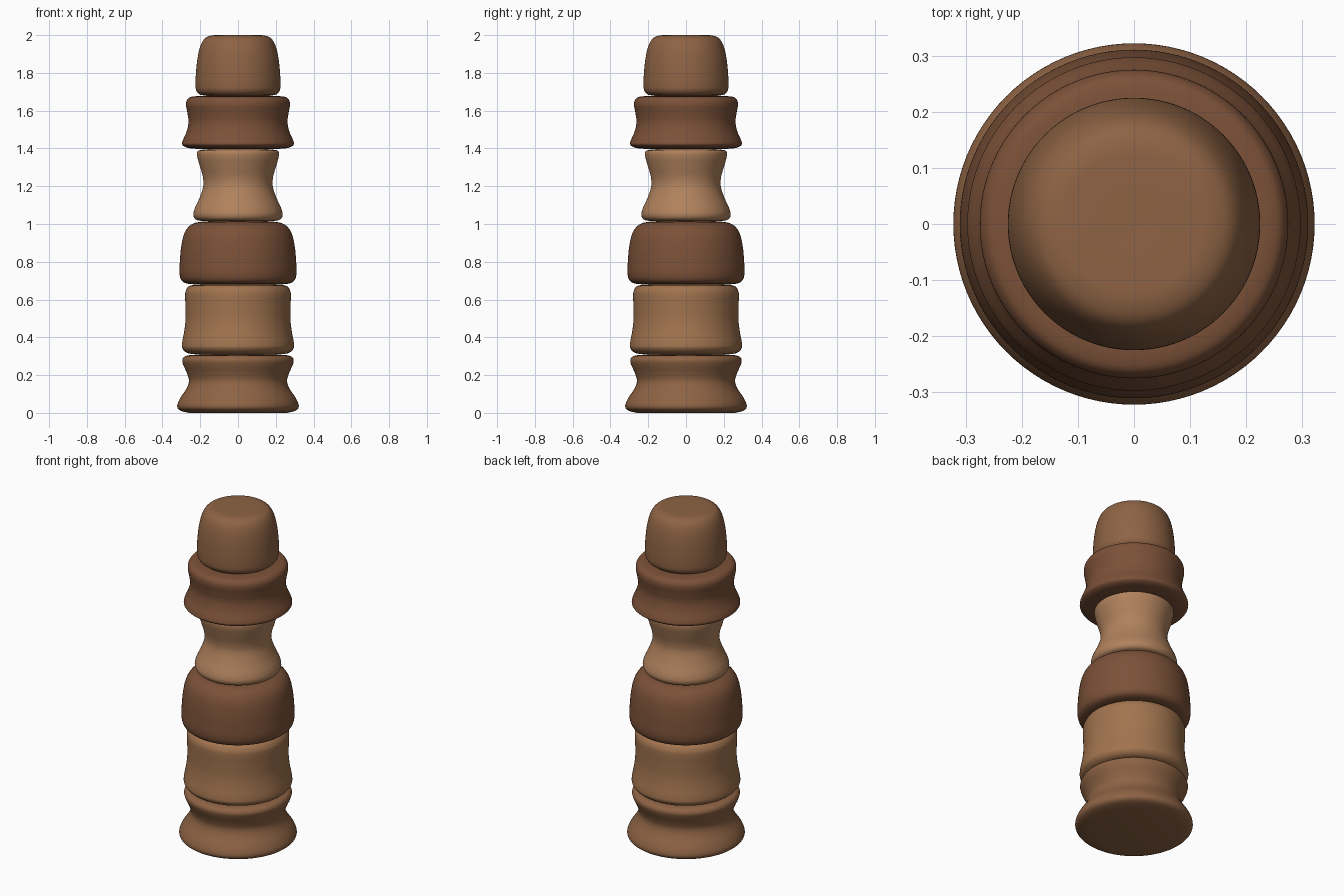
import bpy, bmesh, math
from mathutils import Vector

if "Cube" in bpy.data.objects:
    bpy.data.objects.remove(bpy.data.objects["Cube"])

SIDES = 96
STEPS = 5


def material(name, rgb):
    m = bpy.data.materials.new(name)
    m.diffuse_color = (*rgb, 1)
    m.use_nodes = True
    m.node_tree.nodes["Principled BSDF"].inputs["Base Color"].default_value = m.diffuse_color
    return m


def smooth_profile(pts):
    # Catmull-Rom curve through the (radius, height) points
    p = [Vector(q) for q in pts]
    p = [p[0]] + p + [p[-1]]
    out = []
    for a, b, c, d in zip(p, p[1:], p[2:], p[3:]):
        for i in range(STEPS):
            t = i / STEPS
            out.append(0.5 * (2 * b + (c - a) * t + (2 * a - 5 * b + 4 * c - d) * t * t
                              + (3 * b - a - 3 * c + d) * t ** 3))
    return out + [p[-1]]


def turned(name, pts, mat):
    # Closed lathe-turned block
    bm = bmesh.new()
    rings = []
    for r, z in smooth_profile(pts):
        rings.append([bm.verts.new((r * math.cos(k * math.tau / SIDES),
                                    r * math.sin(k * math.tau / SIDES), z))
                      for k in range(SIDES)])
    for lo, hi in zip(rings, rings[1:]):
        for k in range(SIDES):
            n = (k + 1) % SIDES
            bm.faces.new((lo[k], lo[n], hi[n], hi[k]))
    bm.faces.new(rings[0][::-1])
    bm.faces.new(rings[-1])
    me = bpy.data.meshes.new(name)
    bm.to_mesh(me)
    bm.free()
    me.materials.append(mat)
    ob = bpy.data.objects.new(name, me)
    bpy.context.collection.objects.link(ob)
    bpy.ops.object.select_all(action='DESELECT')
    ob.select_set(True)
    bpy.context.view_layer.objects.active = ob
    bpy.ops.object.shade_smooth_by_angle(angle=math.radians(50))


brown = material("brown_wood", (0.27, 0.125, 0.058))
tan = material("tan_wood", (0.36, 0.175, 0.078))
dark = material("dark_wood", (0.20, 0.083, 0.040))
pale = material("pale_wood", (0.44, 0.225, 0.11))

# Flared base
turned("base", [(.26, 0), (.305, .012), (.322, .035), (.308, .075), (.272, .13),
                (.260, .17), (.270, .21), (.290, .255), (.294, .283), (.272, .303),
                (.20, .308)], brown)
# Lower barrel
turned("lower_block", [(.20, .308), (.265, .316), (.294, .34), (.296, .37), (.285, .43),
                       (.278, .49), (.278, .56), (.280, .62), (.275, .65), (.252, .674),
                       (.18, .679)], tan)
# Broad rounded middle
turned("middle_block", [(.17, .679), (.26, .683), (.298, .70), (.310, .74), (.308, .80),
                        (.302, .87), (.288, .94), (.262, .985), (.22, 1.008),
                        (.15, 1.014)], dark)
# Pinched waist
turned("waist", [(.15, 1.014), (.215, 1.02), (.236, 1.043), (.230, 1.08), (.203, 1.14),
                 (.184, 1.20), (.186, 1.25), (.203, 1.31), (.216, 1.36), (.210, 1.388),
                 (.16, 1.396)], pale)
# Double-rimmed collar
turned("collar", [(.18, 1.396), (.26, 1.402), (.294, 1.418), (.293, 1.44), (.272, 1.49),
                  (.262, 1.54), (.268, 1.59), (.275, 1.63), (.269, 1.658), (.245, 1.674),
                  (.17, 1.679)], dark)
# Domed cap
turned("cap", [(.15, 1.679), (.197, 1.684), (.220, 1.705), (.225, 1.74), (.222, 1.81),
               (.214, 1.88), (.200, 1.94), (.178, 1.98), (.145, 1.997), (.10, 2.0),
               (.01, 2.0)], brown)
